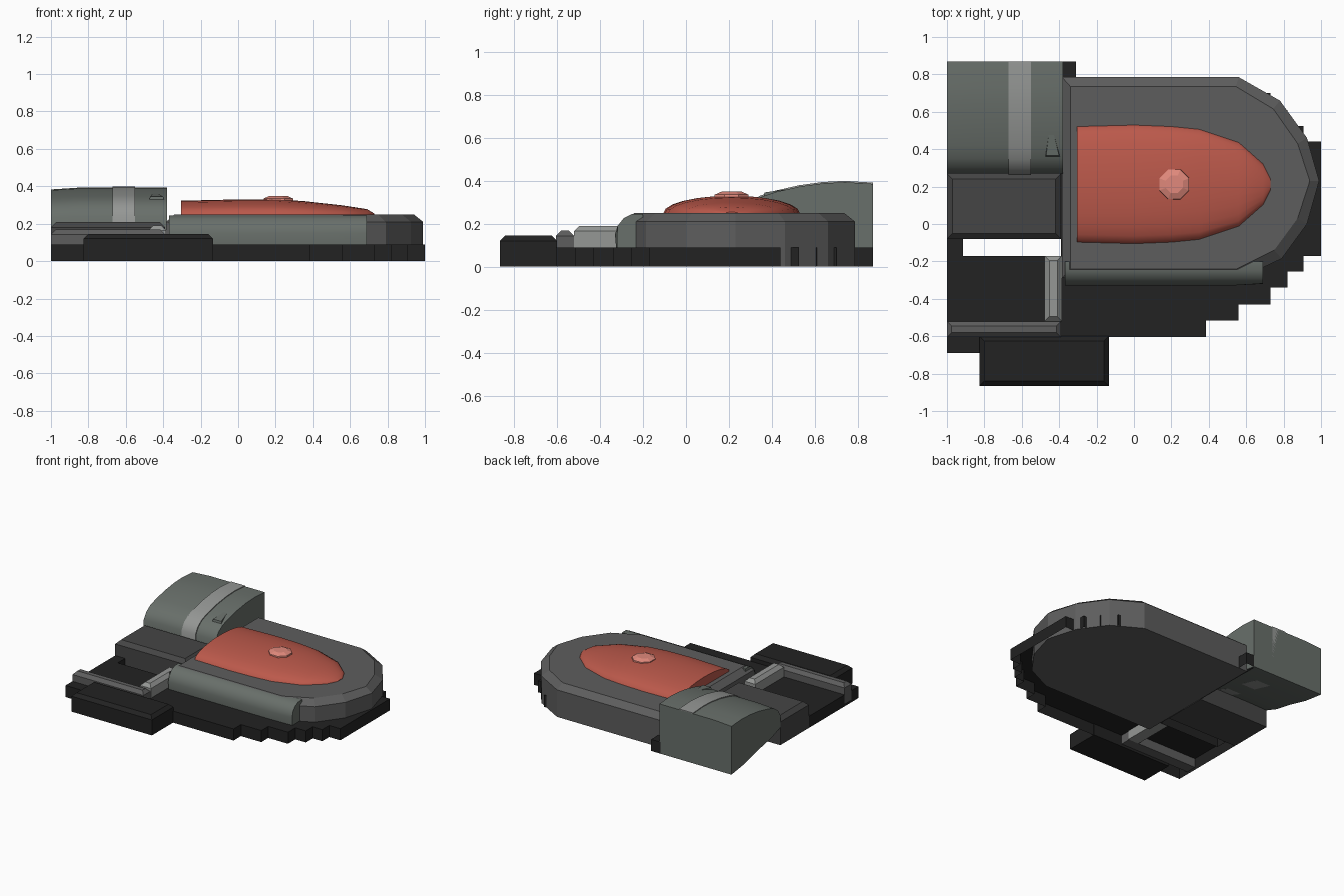
import bpy, bmesh, math

if "Cube" in bpy.data.objects:
    bpy.data.objects.remove(bpy.data.objects["Cube"])


def mat(name, rgb):
    m = bpy.data.materials.new(name)
    m.diffuse_color = (*rgb, 1)
    m.use_nodes = True
    m.node_tree.nodes["Principled BSDF"].inputs["Base Color"].default_value = m.diffuse_color
    return m


DARK = mat("dark", (0.016, 0.016, 0.016))
SLATE = mat("slate", (0.06, 0.06, 0.06))
HULL = mat("hull_grey", (0.11, 0.11, 0.11))
GREEN = mat("green_grey", (0.14, 0.16, 0.145))
LIGHT = mat("light_grey", (0.3, 0.31, 0.3))
RED = mat("red", (0.5, 0.1, 0.07))
PINK = mat("pale_red", (0.75, 0.25, 0.2))


def loft(name, rings, material, bottom=True, smooth=False):
    """Skin a stack of equal-length point rings, capped at the ends."""
    bm = bmesh.new()
    vs = [[bm.verts.new(p) for p in r] for r in rings]
    n = len(rings[0])
    for a, b in zip(vs, vs[1:]):
        for i in range(n):
            j = (i + 1) % n
            bm.faces.new((a[i], a[j], b[j], b[i]))
    cap = bm.faces.new(vs[0][::-1])
    bm.faces.new(vs[-1])
    bmesh.ops.recalc_face_normals(bm, faces=bm.faces)
    if not bottom:
        bmesh.ops.delete(bm, geom=[cap], context='FACES_ONLY')
    me = bpy.data.meshes.new(name)
    bm.to_mesh(me)
    bm.free()
    me.materials.append(material)
    ob = bpy.data.objects.new(name, me)
    bpy.context.collection.objects.link(ob)
    if smooth:
        bpy.ops.object.select_all(action='DESELECT')
        ob.select_set(True)
        bpy.context.view_layer.objects.active = ob
        bpy.ops.object.shade_smooth_by_angle(angle=math.radians(32))
    return ob


def slab(name, x0, x1, y0, y1, z0, z1, c, material):
    """Box with a chamfered top rim."""
    def ring(d, z):
        return [(x0 + d, y0 + d, z), (x1 - d, y0 + d, z),
                (x1 - d, y1 - d, z), (x0 + d, y1 - d, z)]
    return loft(name, [ring(0, z0), ring(0, z1 - c), ring(c, z1)], material)


# Stepped base plate, open underneath
steps = [(-1, -.69), (-.7, -.69), (-.7, -.605), (.385, -.605), (.385, -.515),
         (.56, -.515), (.56, -.43), (.73, -.43), (.73, -.34), (.82, -.34),
         (.82, -.255), (.905, -.255), (.905, -.17), (1, -.17), (1, .44),
         (.905, .44), (.905, .525), (.82, .525), (.82, .61), (.73, .61),
         (.73, .70), (.56, .70), (.56, .78), (-.31, .78), (-.31, .87),
         (-.39, .87), (-.39, -.17), (-.915, -.17), (-.915, -.08), (-1, -.08)]
loft("base_plate", [[(x, y, z) for x, y in steps] for z in (0, .09)],
     DARK, bottom=False)

# Main hull with rounded nose and chamfered rim
outer = [(-.385, -.29), (.57, -.29), (.79, -.185), (.925, .0), (.99, .23),
         (.925, .46), (.78, .66), (.56, .785), (-.385, .785)]
inner = [(-.34, -.24), (.55, -.24), (.75, -.14), (.875, .03), (.94, .23),
         (.875, .43), (.745, .615), (.545, .735), (-.34, .735)]
loft("hull", [[(x, y, 0) for x, y in outer], [(x, y, .21) for x, y in outer],
              [(x, y, .25) for x, y in inner]], HULL)

# Red canopy: half-ellipse ribs along x
ribs = [(-.305, .31, .075), (0, .318, .082), (.2, .31, .082), (.35, .295, .073),
        (.56, .225, .05), (.69, .11, .03), (.73, .03, .006)]
loft("canopy", [[(x, .212 + w * math.cos(math.pi * i / 12),
                  .248 + h * math.sin(math.pi * i / 12)) for i in range(13)]
                for x, w, h in ribs], RED, smooth=True)

# Knob on the canopy
loft("canopy_knob", [[(.215 + r * math.cos(math.tau * (i + .5) / 8),
                       .212 + r * math.sin(math.tau * (i + .5) / 8), z)
                      for i in range(8)]
                     for r, z in ((.088, .315), (.085, .335), (.05, .349))], PINK)

# Rounded tank along the front side of the hull
tank = [(-.20, .09), (-.325, .09), (-.33, .15), (-.318, .19), (-.29, .225),
        (-.25, .245), (-.20, .245)]
loft("side_tank", [[(x, max(y, lim), z) for y, z in tank]
                   for x, lim in ((-.37, -.33), (.5, -.33), (.69, -.32))],
     GREEN, smooth=True)

# Barrel engine with raised band
barrel = [(.27, .14), (.27, .24), (.30, .29), (.35, .325), (.42, .348),
          (.53, .373), (.64, .388), (.74, .393), (.87, .385), (.87, .0),
          (.70, .025), (.53, .07), (.38, .10)]
loft("engine", [[(x, y, z * k) for y, z in barrel]
                for x, k in ((-1, .975), (-.85, 1), (-.38, 1))],
     GREEN, smooth=True)
loft("engine_band", [[(x, .87 + (y - .87) * 1.012, z * 1.015) for y, z in barrel]
                     for x in (-.67, -.55)], LIGHT, smooth=True)

# Small fin on the engine
loft("engine_fin", [[(-.48, .355, .30), (-.39, .355, .30), (-.42, .49, .34), (-.46, .49, .34)],
                    [(-.47, .365, .345), (-.40, .365, .345), (-.43, .485, .362), (-.455, .485, .362)]],
     GREEN)

# Boxes and rails at the left and front
slab("left_box", -1, -.39, -.08, .27, 0, .21, .03, SLATE)
slab("front_block", -.825, -.135, -.865, -.60, 0, .145, .025, DARK)
slab("front_rail", -1, -.39, -.605, -.52, .02, .168, .025, HULL)
slab("cross_rail", -.478, -.385, -.52, -.17, .02, .19, .025, LIGHT)
